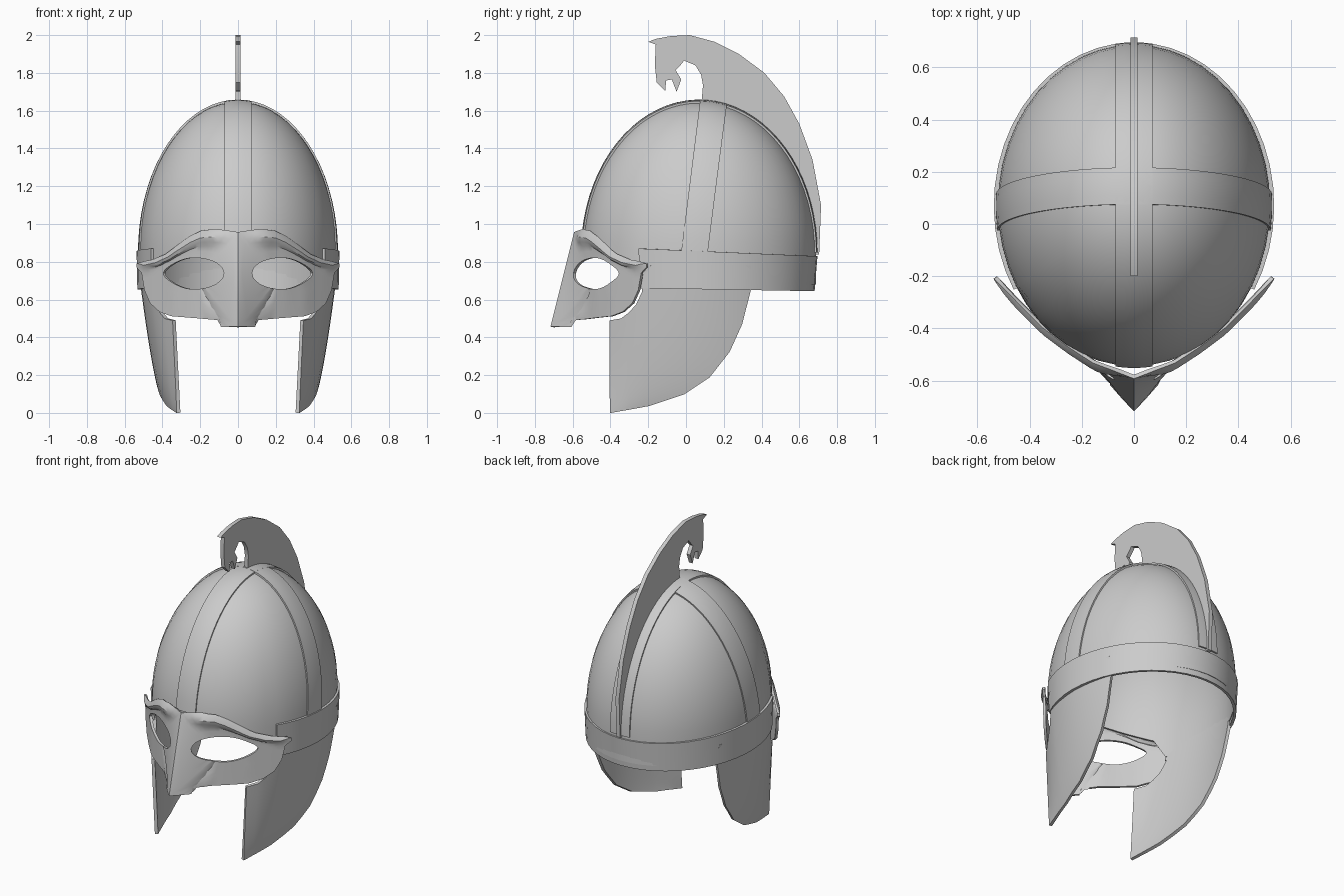
import bpy, bmesh
from math import sin, cos, pi, sqrt, atan2, radians

cube = bpy.data.objects.get("Cube")
if cube:
    bpy.data.objects.remove(cube)

steel = bpy.data.materials.new("grey_steel")
steel.use_nodes = True
GREY = (0.6, 0.6, 0.6, 1)
steel.diffuse_color = GREY
steel.node_tree.nodes["Principled BSDF"].inputs["Base Color"].default_value = GREY

CY, CZ = 0.07, 0.85              # dome centre
RX, RY, RZ = 0.515, 0.61, 0.79   # dome radii


def interp(pts, v):
    """Piecewise linear lookup."""
    if v <= pts[0][0]:
        return pts[0][1]
    for (a, p), (b, q) in zip(pts, pts[1:]):
        if v <= b:
            return p + (q - p) * (v - a) / (b - a)
    return pts[-1][1]


def finish(name, bm, thickness, mirror=False, angle=35):
    """Turn a sheet into a solid, smooth-shaded plate."""
    bmesh.ops.remove_doubles(bm, verts=bm.verts, dist=0.0005)
    bmesh.ops.recalc_face_normals(bm, faces=bm.faces)
    mesh = bpy.data.meshes.new(name)
    bm.to_mesh(mesh)
    bm.free()
    obj = bpy.data.objects.new(name, mesh)
    bpy.context.collection.objects.link(obj)
    mesh.materials.append(steel)
    if mirror:
        m = obj.modifiers.new("Mirror", 'MIRROR')
        m.merge_threshold = 0.002
    s = obj.modifiers.new("Solidify", 'SOLIDIFY')
    s.thickness, s.offset = thickness, 0
    bpy.ops.object.select_all(action='DESELECT')
    obj.select_set(True)
    bpy.context.view_layer.objects.active = obj
    bpy.ops.object.convert(target='MESH')
    bm = bmesh.new()
    bm.from_mesh(obj.data)
    bmesh.ops.recalc_face_normals(bm, faces=bm.faces)
    bm.to_mesh(obj.data)
    bm.free()
    bpy.ops.object.shade_smooth_by_angle(angle=radians(angle))
    return obj


def sheet(rows, closed=False):
    """Quad sheet from rows of points."""
    bm = bmesh.new()
    grid = [[bm.verts.new(p) for p in row] for row in rows]
    n = len(grid[0])
    for a, b in zip(grid, grid[1:]):
        for j in range(n if closed else n - 1):
            k = (j + 1) % n
            bm.faces.new((a[j], a[k], b[k], b[j]))
    return bm


# Dome: half ellipsoid with an opening over the face
def dome_rim(y):
    return 0.78 + 0.5 * (-0.25 - y) if y < -0.25 else 0.68


def dome_point(a, t):
    low = dome_rim(CY + RY * sin(a))
    z = low + (CZ + RZ - low) * sin(t * pi / 2)
    r = sqrt(max(0, 1 - ((z - CZ) / RZ) ** 2)) if z > CZ else 1
    return RX * r * cos(a), CY + RY * r * sin(a), z


finish("dome", sheet([[dome_point(2 * pi * j / 48, i / 20) for j in range(48)]
                      for i in range(21)], True), 0.014)


# Raised reinforcing straps over the dome
def long_strap(a, w):
    c = sqrt(1 - (w / RX) ** 2) * 1.015
    return w, CY - RY * c * cos(a), CZ + RZ * c * sin(a)


def cross_strap(a, w):
    y = 0.045 + 0.1 * sin(a) + w
    c = sqrt(1 - ((y - CY) / RY) ** 2) * 1.015
    return RX * c * cos(a), y, CZ + RZ * c * sin(a)


for name, fn, start in (("front_back_strap", long_strap, 0.12), ("side_strap", cross_strap, 0)):
    rows = [[fn(start + (pi - start) * i / 36, 0.07 * j / 2) for j in range(-2, 3)]
            for i in range(37)]
    finish(name, sheet(rows), 0.014)

# Brow band round the sides and back
top, bottom = [], []
for i in range(33):
    a = radians(-31 + 242 * i / 32)
    s = (sin(a) + 0.5) / 1.5
    top.append((0.528 * cos(a), CY + 0.617 * sin(a), 0.87 - 0.04 * s))
    bottom.append((0.524 * cos(a), CY + 0.602 * sin(a), 0.66 - 0.015 * s))
finish("rim_band", sheet([bottom, top]), 0.018)

# Cheek guards
LOWER = [(-0.4, 0), (-0.19, 0.04), (-0.01, 0.1), (0.125, 0.19), (0.23, 0.325),
         (0.295, 0.47), (0.34, 0.65)]
UPPER = [(-0.4, 0.49), (-0.34, 0.5), (-0.3, 0.53), (-0.26, 0.575), (-0.23, 0.64),
         (-0.215, 0.78), (0.34, 0.78)]


def cheek_point(y, z):
    outer = RX * sqrt(1 - ((y - CY) / RY) ** 2)
    bulge = 0.2 + 0.64 * (max(z, 0) / 0.65) ** 0.45
    return 0.315 + 0.05 * z + (outer - 0.33) * bulge, y, z


columns = sorted({p[0] for p in LOWER + UPPER} | {-0.1, 0.06, 0.18, 0.265, 0.32})
rows = []
for y in columns:
    lo, hi = interp(LOWER, y), interp(UPPER, y)
    rows.append([cheek_point(y, lo + (hi - lo) * (i / 12) ** 1.5) for i in range(13)])
for side, name in ((1, "left_cheek_guard"), (-1, "right_cheek_guard")):
    finish(name, sheet([[(side * x, y, z) for x, y, z in row] for row in rows]), 0.02)

# Face mask: rings from the eye opening out to the outline, mirrored
OUTLINE = [(0, 0.955), (0.05, 0.962), (0.12, 0.968), (0.19, 0.96), (0.25, 0.93),
           (0.32, 0.88), (0.38, 0.835), (0.45, 0.805), (0.53, 0.79), (0.532, 0.772),
           (0.505, 0.742), (0.49, 0.65), (0.46, 0.58), (0.41, 0.535), (0.35, 0.512),
           (0.2, 0.5), (0.09, 0.49), (0.085, 0.455), (0, 0.455)]
MASK_DEPTH = [(0, -0.585), (0.15, -0.53), (0.25, -0.465), (0.35, -0.39), (0.45, -0.29),
              (0.53, -0.205)]
EX, EZ, EW, EH = 0.23, 0.738, 0.16, 0.083


def mask_depth(x, z):
    nose = 0.125 * (0.955 - z) / 0.5 * max(0, 1 - x / 0.16)
    return interp(MASK_DEPTH, x) - nose


edge = []
for (x0, z0), (x1, z1) in zip(OUTLINE, OUTLINE[1:] + OUTLINE[:1]):
    n = max(1, round(sqrt((x1 - x0) ** 2 + (z1 - z0) ** 2) / 0.035))
    edge += [(x0 + (x1 - x0) * i / n, z0 + (z1 - z0) * i / n) for i in range(n)]
rows = []
for t, lift in ((0, 0), (0.25, 0), (0.45, 0.003), (0.6, 0.018), (0.75, 0.024), (0.9, 0.014), (1, 0)):
    row = []
    for ox, oz in edge:
        b = atan2((oz - EZ) / EH, (ox - EX) / EW)
        ix = EX + EW * cos(b)
        iz = EZ + EH * sin(b) * (1 - 0.35 * max(0, cos(b)) ** 2)
        x, z = ix + (ox - ix) * t, iz + (oz - iz) * t
        brow = min(1, max(0, (oz - 0.76) / 0.04)) * min(1, ox / 0.1)
        row.append((x, mask_depth(x, z) - lift * brow, z))
    rows.append(row)
finish("face_mask", sheet(rows, True), 0.016, mirror=True, angle=30)

# Crest plate with a beaked, hooked tip
CREST = [(-0.2, 1.965), (-0.16, 1.98), (-0.08, 1.995), (0.02, 2), (0.15, 1.965), (0.28, 1.9),
         (0.415, 1.8), (0.52, 1.675), (0.6, 1.53), (0.67, 1.34), (0.715, 1.1), (0.705, 0.84),
         (0.675, 0.835), (0.65, 1.1), (0.56, 1.3), (0.44, 1.45), (0.3, 1.55), (0.08, 1.62),
         (0.09, 1.735), (0.08, 1.79), (0.05, 1.84), (-0.01, 1.865), (-0.03, 1.84),
         (-0.055, 1.815), (-0.025, 1.765), (-0.05, 1.7), (-0.075, 1.765), (-0.105, 1.76),
         (-0.11, 1.705), (-0.155, 1.75), (-0.165, 1.84), (-0.16, 1.95)]
bm = bmesh.new()
bm.faces.new([bm.verts.new((0, y, z)) for y, z in CREST])
finish("crest", bm, 0.026)
